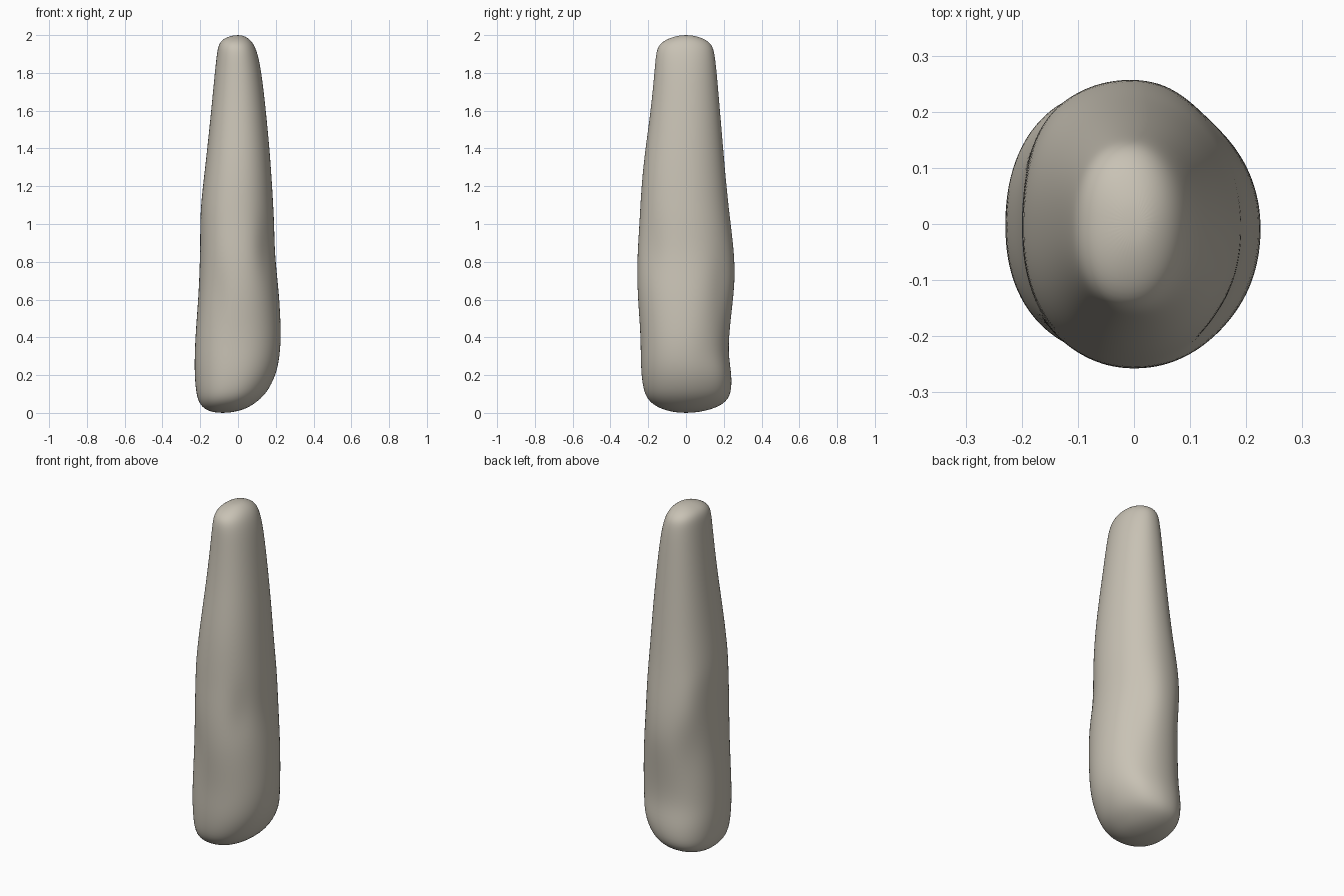
import bpy, bmesh, math

# Height, left x, right x, front y, back y
RINGS = [
    (0.003, -0.13, -0.03, -0.06, 0.06),
    (0.018, -0.175, 0.035, -0.125, 0.135),
    (0.05, -0.205, 0.09, -0.185, 0.205),
    (0.10, -0.222, 0.15, -0.222, 0.24),
    (0.20, -0.23, 0.202, -0.237, 0.243),
    (0.30, -0.23, 0.222, -0.24, 0.225),
    (0.42, -0.225, 0.229, -0.241, 0.228),
    (0.60, -0.211, 0.22, -0.255, 0.25),
    (0.72, -0.205, 0.208, -0.259, 0.26),
    (0.85, -0.201, 0.195, -0.257, 0.255),
    (1.00, -0.20, 0.192, -0.247, 0.237),
    (1.10, -0.197, 0.187, -0.242, 0.225),
    (1.25, -0.18, 0.178, -0.232, 0.21),
    (1.40, -0.163, 0.167, -0.215, 0.197),
    (1.60, -0.142, 0.148, -0.187, 0.18),
    (1.80, -0.123, 0.125, -0.167, 0.163),
    (1.90, -0.112, 0.105, -0.16, 0.152),
    (1.95, -0.103, 0.085, -0.145, 0.138),
    (1.98, -0.08, 0.06, -0.10, 0.10),
    (1.997, -0.035, 0.03, -0.045, 0.045),
]
SEG = 40
# Shallow hollows and swellings: angle (degrees), height, angle spread, height spread, amount
DENTS = [
    (240, 0.62, 14, 0.14, -0.04),
    (318, 0.88, 16, 0.12, -0.05),
    (48, 0.68, 20, 0.15, -0.05),
    (48, 0.18, 20, 0.12, 0.05),
    (135, 0.92, 18, 0.12, 0.05),
    (135, 0.62, 18, 0.12, -0.03),
]


def squareness(c, s):
    # each corner of the section is rounded differently
    if c >= 0:
        return 2.0 if s >= 0 else 2.15
    return 2.3 if s >= 0 else 2.25


def section(ring):
    z, x0, x1, y0, y1 = ring
    cx, cy = (x0 + x1) / 2, (y0 + y1) / 2
    a, b = (x1 - x0) / 2, (y1 - y0) / 2
    pts = []
    for i in range(SEG):
        t = 2 * math.pi * i / SEG
        c, s = math.cos(t), math.sin(t)
        n = squareness(c, s)
        r = (abs(c) ** n + abs(s) ** n) ** (-1 / n)
        for ang, h, da, dh, amt in DENTS:
            d = (math.degrees(t) - ang + 180) % 360 - 180
            r *= 1 + amt * math.exp(-(d / da) ** 2 - ((z - h) / dh) ** 2)
        pts.append((cx + a * r * c, cy + b * r * s, z))
    return pts


# Standing stone, lofted through the sections
bm = bmesh.new()
loops = [[bm.verts.new(p) for p in section(r)] for r in RINGS]
for lo, hi in zip(loops, loops[1:]):
    for i in range(SEG):
        j = (i + 1) % SEG
        bm.faces.new((lo[i], lo[j], hi[j], hi[i]))
# closed ends
for loop, centre, flip in ((loops[0], (-0.08, 0, 0), True), (loops[-1], (0, 0, 2.0), False)):
    v = bm.verts.new(centre)
    for i in range(SEG):
        tri = (loop[i], loop[(i + 1) % SEG], v)
        bm.faces.new(tri[::-1] if flip else tri)
for f in bm.faces:
    f.smooth = True
mesh = bpy.data.meshes.new("standing_stone")
bm.to_mesh(mesh)
bm.free()
stone = bpy.data.objects.new("standing_stone", mesh)
bpy.context.collection.objects.link(stone)
sub = stone.modifiers.new("smooth", 'SUBSURF')
sub.levels = sub.render_levels = 2

# Pale stone colour
mat = bpy.data.materials.new("pale stone")
mat.diffuse_color = (0.58, 0.54, 0.46, 1)
mesh.materials.append(mat)
